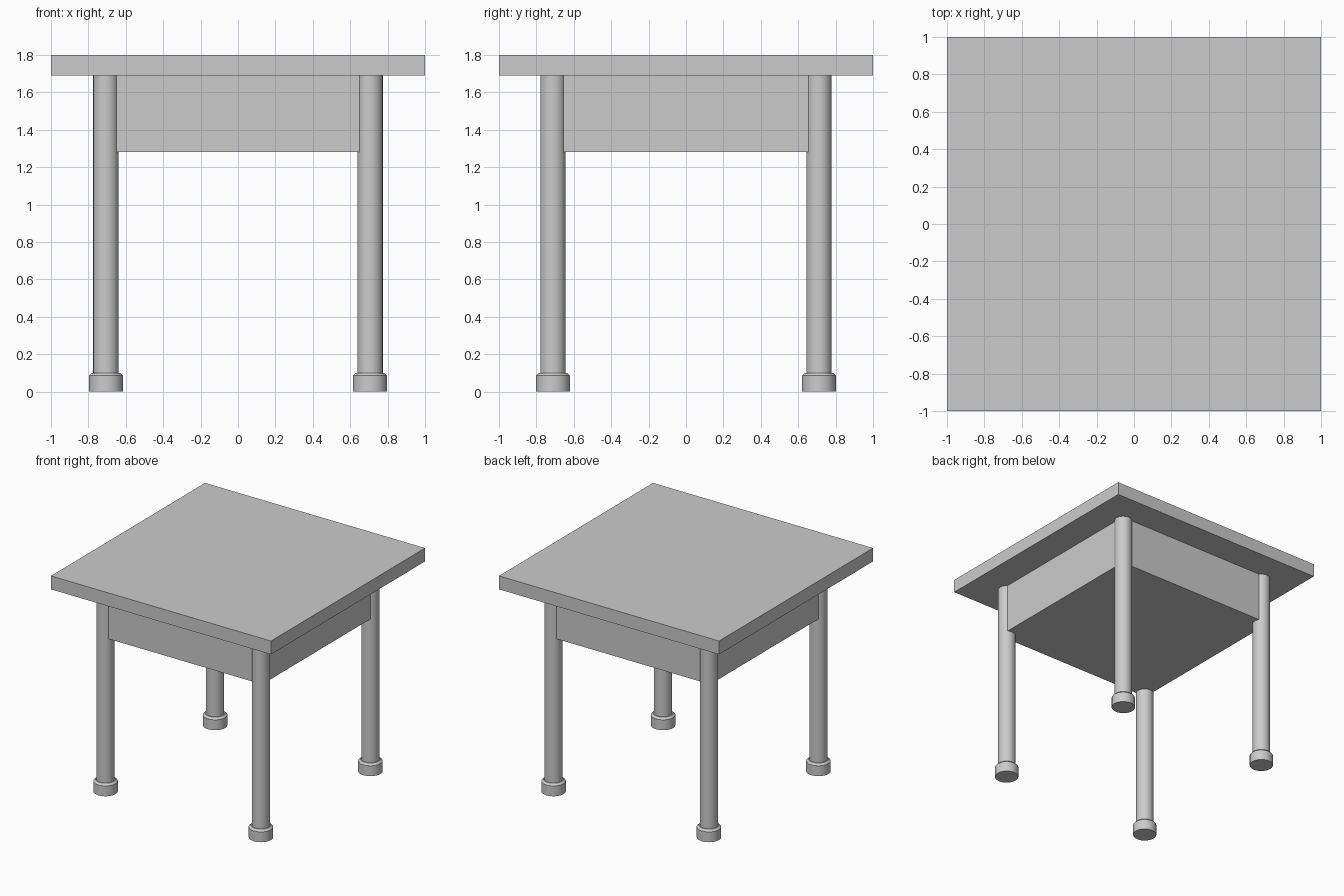
import bpy, math

if "Cube" in bpy.data.objects:
    bpy.data.objects.remove(bpy.data.objects["Cube"])

LEG_X, LEG_Y = 0.706, 0.711   # leg centres
SEGMENTS = 48


def box(name, sx, sy, z0, z1):
    bpy.ops.mesh.primitive_cube_add(size=1, location=(0, 0, (z0 + z1) / 2))
    ob = bpy.context.object
    ob.name = name
    ob.scale = (sx, sy, z1 - z0)
    bpy.ops.object.transform_apply(location=False, rotation=False, scale=True)
    return ob


def lathe(name, profile, x, y):
    """Closed solid turned from (radius, z) points, bottom to top."""
    verts, faces, n = [], [], SEGMENTS
    for r, z in profile:
        for i in range(n):
            a = 2 * math.pi * i / n
            verts.append((r * math.cos(a), r * math.sin(a), z))
    for k in range(len(profile) - 1):
        for i in range(n):
            j = (i + 1) % n
            faces.append((k * n + i, k * n + j, (k + 1) * n + j, (k + 1) * n + i))
    faces.append(tuple(reversed(range(n))))
    faces.append(tuple(range((len(profile) - 1) * n, len(profile) * n)))
    me = bpy.data.meshes.new(name)
    me.from_pydata(verts, [], faces)
    ob = bpy.data.objects.new(name, me)
    ob.location = (x, y, 0)
    bpy.context.collection.objects.link(ob)
    bpy.ops.object.select_all(action='DESELECT')
    ob.select_set(True)
    bpy.context.view_layer.objects.active = ob
    bpy.ops.object.shade_smooth_by_angle(angle=math.radians(30))
    return ob


# Table top and the apron block whose corners sit inside the legs
box("table_top", 2.0, 2.0, 1.69, 1.80)
box("apron", 1.49, 1.50, 1.28, 1.69)

# Round legs with chamfered feet
for sy, row in ((-1, "front"), (1, "back")):
    for sx, side in ((-1, "left"), (1, "right")):
        x, y = sx * LEG_X, sy * LEG_Y
        lathe(f"{row}_{side}_leg", [(0.068, 0.09), (0.068, 1.69)], x, y)
        lathe(f"{row}_{side}_foot", [(0.091, 0), (0.091, 0.085), (0.075, 0.10)], x, y)
